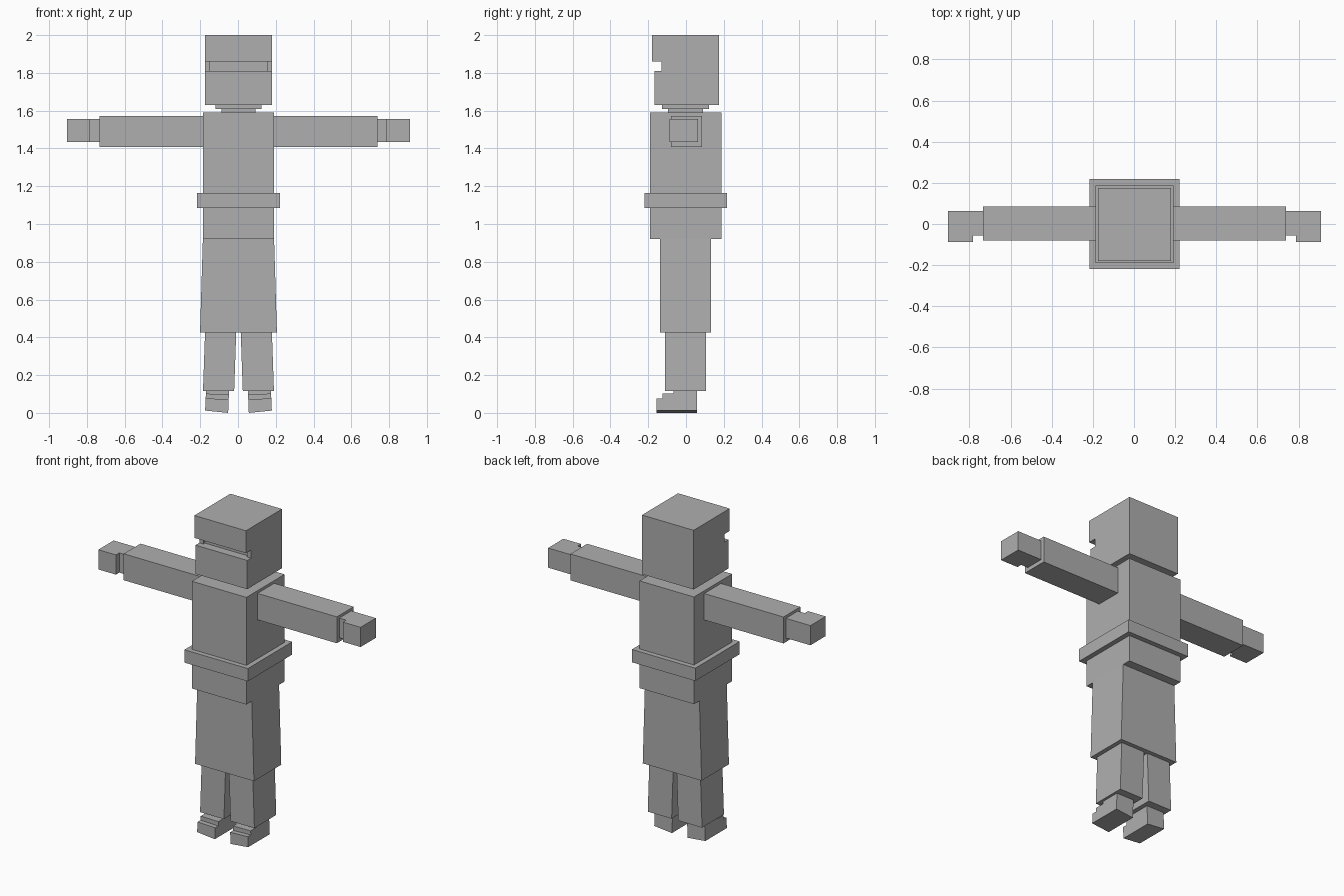
import bpy, bmesh

if "Cube" in bpy.data.objects:
    bpy.data.objects.remove(bpy.data.objects["Cube"])

CX = 0.0025  # symmetry plane of the figure

grey = bpy.data.materials.new("plain grey")
grey.diffuse_color = (0.43, 0.43, 0.43, 1)
grey.use_nodes = True
grey.node_tree.nodes["Principled BSDF"].inputs["Base Color"].default_value = grey.diffuse_color


def finish(name, bm):
    bmesh.ops.recalc_face_normals(bm, faces=bm.faces)
    mesh = bpy.data.meshes.new(name)
    bm.to_mesh(mesh)
    bm.free()
    mesh.materials.append(grey)
    obj = bpy.data.objects.new(name, mesh)
    bpy.context.collection.objects.link(obj)
    return obj


def prism(name, profile, lo, hi, axis="x", warp=None):
    """Extrude a closed profile (y, z) along x, or (x, y) along z."""
    bm = bmesh.new()
    rings = []
    for t in (lo, hi):
        pts = [(t, a, b) if axis == "x" else (a, b, t) for a, b in profile]
        rings.append([bm.verts.new(warp(*p) if warp else p) for p in pts])
    n = len(profile)
    bm.faces.new(rings[0])
    bm.faces.new(rings[1])
    for i in range(n):
        j = (i + 1) % n
        bm.faces.new((rings[0][i], rings[0][j], rings[1][j], rings[1][i]))
    return finish(name, bm)


def box(name, x, y, z, warp=None):
    rect = [(x[0], y[0]), (x[1], y[0]), (x[1], y[1]), (x[0], y[1])]
    return prism(name, rect, z[0], z[1], "z", warp)


# Head with an eye slot cut across the front
box("head_top", (-0.176, 0.181), (-0.18, 0.176), (1.86, 2.0))
box("head_jaw", (-0.176, 0.181), (-0.168, 0.176), (1.63, 1.81))
slot = [(-0.176, -0.13), (-0.148, -0.13), (-0.148, -0.115), (0.153, -0.115),
        (0.153, -0.13), (0.181, -0.13), (0.181, 0.176), (-0.176, 0.176)]
prism("eye_slot", slot, 1.81, 1.86, "z")

# Neck
box("neck_upper", (-0.12, 0.125), (-0.127, 0.122), (1.608, 1.63))
box("neck_lower", (-0.088, 0.093), (-0.095, 0.09), (1.588, 1.608))

# Torso and belt
box("torso", (-0.186, 0.191), (-0.19, 0.187), (0.92, 1.59))
box("belt", (-0.217, 0.222), (-0.22, 0.218), (1.085, 1.165))


# Upper legs, widening towards the knee
def flare(x, y, z):
    return (CX + (x - CX) * (1 + 0.08 * (0.92 - z) / 0.495), y, z)


box("upper_legs", (-0.186, 0.191), (-0.137, 0.133), (0.425, 0.92), flare)

# Limbs on both sides
for side, s in (("left", -1), ("right", 1)):
    def mirror(x, y, z, s=s):
        return (CX + s * x, y, z)

    # Shins lean outwards
    def shin(x, y, z, s=s):
        return (CX + s * (x + 0.035 * (0.425 - z)), y, z)

    # Feet roll slightly outwards
    def foot(x, y, z, s=s):
        lift = 0.1 * (x - 0.05) * (1 - z / 0.115)
        return (CX + s * (x + 0.04 * (0.115 - z)), y, z + lift)

    box(side + "_arm", (0.18, 0.737), (-0.08, 0.086), (1.408, 1.573), mirror)
    hand = [(0.73, -0.055), (0.785, -0.055), (0.785, -0.088),
            (0.907, -0.088), (0.907, 0.063), (0.73, 0.063)]
    prism(side + "_hand", hand, 1.433, 1.556, "z", mirror)
    box(side + "_shin", (0.012, 0.177), (-0.11, 0.106), (0.117, 0.43), shin)
    shoe = [(-0.155, 0), (0.058, 0), (0.058, 0.12), (-0.065, 0.12),
            (-0.065, 0.1), (-0.125, 0.1), (-0.125, 0.072), (-0.155, 0.072)]
    prism(side + "_foot", shoe, 0.05, 0.172, "x", foot)
